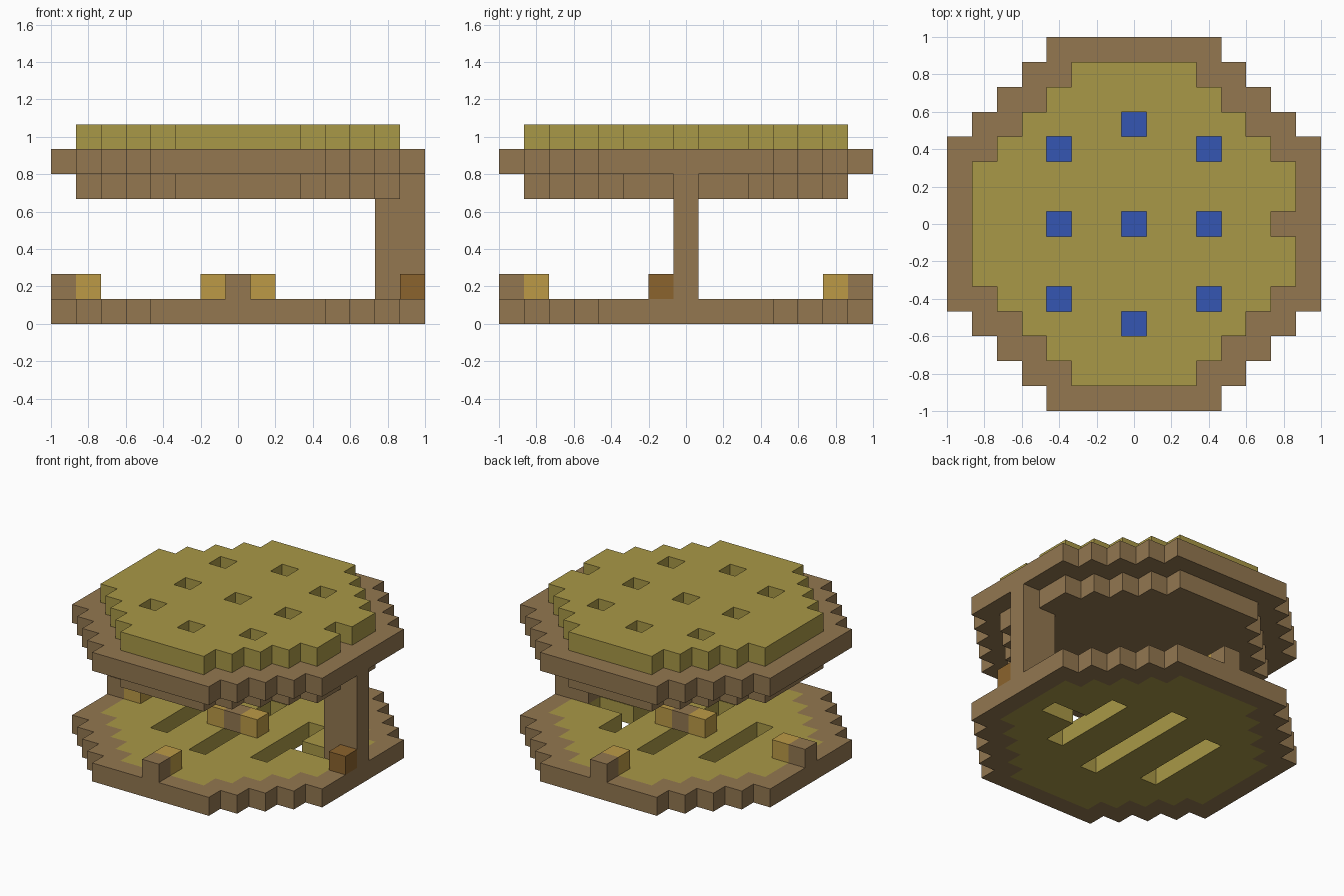
import bpy
import bmesh
from mathutils import Vector

if "Cube" in bpy.data.objects:
    bpy.data.objects.remove(bpy.data.objects["Cube"], do_unlink=True)

S = 2 / 15  # size of one block


def material(name, rgb):
    lin = [((c / 255 + 0.055) / 1.055) ** 2.4 for c in rgb] + [1]
    m = bpy.data.materials.new(name)
    m.use_nodes = True
    m.diffuse_color = lin
    m.node_tree.nodes["Principled BSDF"].inputs["Base Color"].default_value = lin
    return m


brown = material("brown", (147, 119, 80))
olive = material("olive", (169, 152, 71))
gold = material("gold", (188, 154, 70))
amber = material("dark_amber", (139, 99, 45))
blue = material("blue", (53, 86, 178))


def octagon(half, diag):
    """Cells of a stepped octagon."""
    r = range(-half, half + 1)
    return {(x, y) for x in r for y in r if abs(x) + abs(y) <= diag}


def blocks(name, cells, level, mat, height=1):
    """Solid made of square cells, without faces between neighbours."""
    bm = bmesh.new()

    def quad(points):
        bm.faces.new([bm.verts.new(Vector(p) * S) for p in points])

    z0, z1 = level, level + height
    for x, y in sorted(cells):
        ring = [(x - .5, y - .5), (x + .5, y - .5), (x + .5, y + .5), (x - .5, y + .5)]
        quad([(*p, z1) for p in ring])
        quad([(*p, z0) for p in reversed(ring)])
        for i, (dx, dy) in enumerate([(0, -1), (1, 0), (0, 1), (-1, 0)]):
            if (x + dx, y + dy) not in cells:
                a, b = ring[i], ring[(i + 1) % 4]
                quad([(*a, z0), (*b, z0), (*b, z1), (*a, z1)])
    bmesh.ops.remove_doubles(bm, verts=bm.verts, dist=S / 100)
    mesh = bpy.data.meshes.new(name)
    bm.to_mesh(mesh)
    bm.free()
    mesh.materials.append(mat)
    ob = bpy.data.objects.new(name, mesh)
    bpy.context.collection.objects.link(ob)
    return ob


outer, inner = octagon(7, 10), octagon(6, 8)
rim = outer - inner

# Base: brown rim around a slotted floor
slots = {(x, y) for x, n in ((-3, 2), (0, 3), (3, 2)) for y in range(-n, n + 1)}
slots |= {(4, 0), (5, 0)}
blocks("base_rim", rim, 0, brown)
blocks("base_floor", inner - slots, 0, olive)

# Small blocks standing on the base
for name, dx, dy in (("front", 0, -1), ("back", 0, 1), ("side", -1, 0)):
    blocks(name + "_post", {(7 * dx, 7 * dy)}, 1, brown)
    blocks(name + "_post_lamp", {(6 * dx, 6 * dy)}, 1, gold)
blocks("centre_block", {(0, 0)}, 1, brown)
for name, x in (("left", 1), ("right", -1)):
    blocks("centre_lamp_" + name, {(x, 0)}, 1, gold)

# Column carrying the canopy
blocks("column_inner", {(6, 0)}, 1, brown, 4)
blocks("column_outer", {(7, 0)}, 1, brown, 5)
blocks("column_button", {(7, -1)}, 1, amber)

# Canopy: ceiling, wide rim with a blue core, perforated roof
notch = {(6, 0)}
holes = {(0, 0)} | {(3 * i, 3 * j) for i in (-1, 1) for j in (-1, 0, 1)} | {(0, 4), (0, -4)}
blocks("canopy_ceiling", inner, 5, brown)
blocks("canopy_rim", rim | notch, 6, brown)
blocks("canopy_core", inner - notch, 6, blue)
blocks("canopy_roof", inner - notch - holes, 7, olive)
